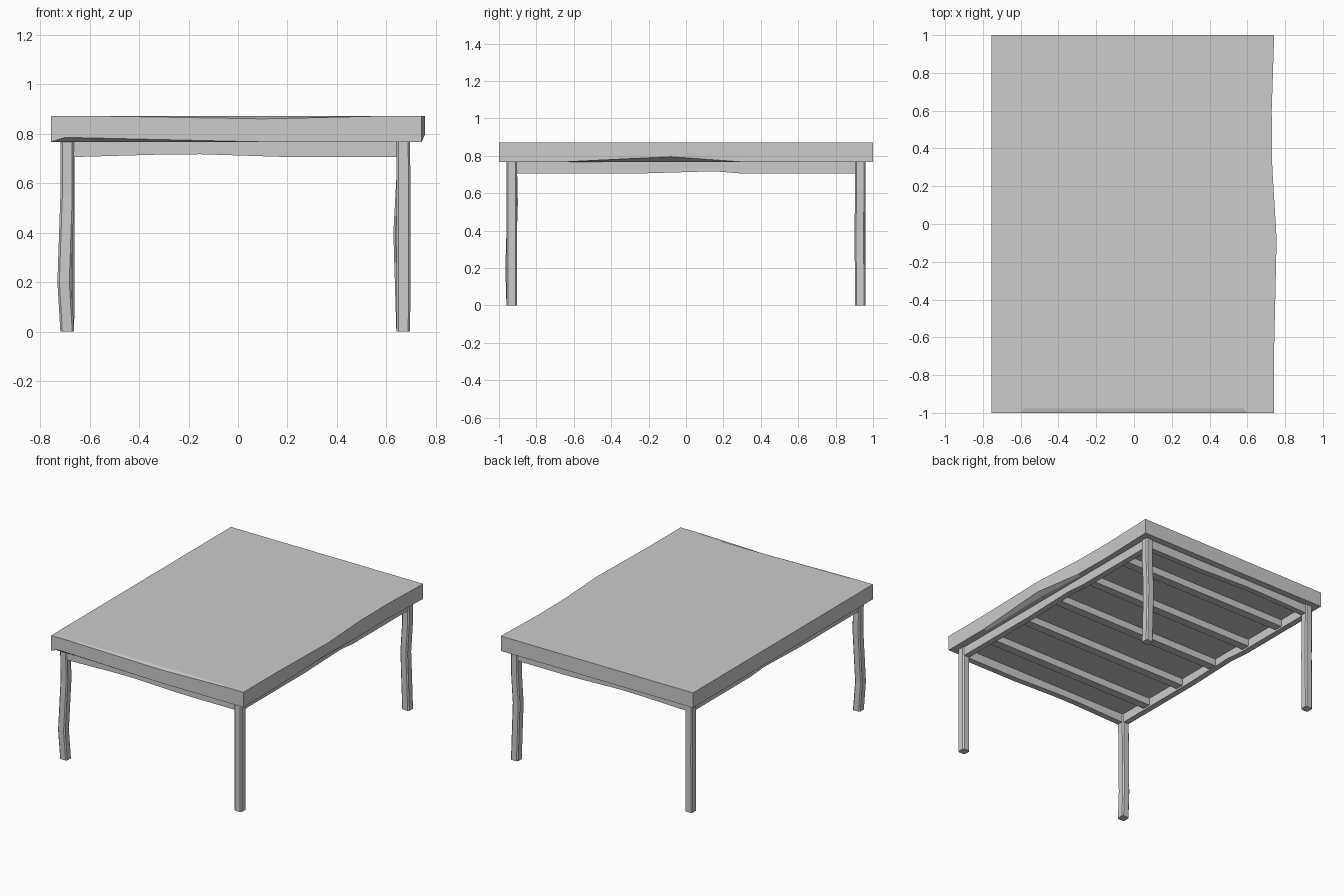
import bpy, bmesh

if "Cube" in bpy.data.objects:
    bpy.data.objects.remove(bpy.data.objects["Cube"])

CX, LX, LY = -0.011, 0.679, 0.932     # frame centre and leg offsets
Z_UNDER, Z_TOP, Z_RAIL = 0.767, 0.872, 0.705


def finish(name, bm):
    bmesh.ops.recalc_face_normals(bm, faces=bm.faces)
    me = bpy.data.meshes.new(name)
    bm.to_mesh(me)
    bm.free()
    ob = bpy.data.objects.new(name, me)
    bpy.context.collection.objects.link(ob)
    return ob


def bridge(bm, a, b):
    n = len(a)
    for i in range(n):
        j = (i + 1) % n
        bm.faces.new((a[i], a[j], b[j], b[i]))


def loft(name, rings):
    bm = bmesh.new()
    loops = [[bm.verts.new(p) for p in r] for r in rings]
    for a, b in zip(loops, loops[1:]):
        bridge(bm, a, b)
    bm.faces.new(loops[0])
    bm.faces.new(loops[-1])
    return finish(name, bm)


# Worn table top: perimeter stations of (x, y, bottom z, top z)
u, t = Z_UNDER, Z_TOP
edge = [(-0.755, -1, u, t), (-0.70, -1, 0.785, t), (-0.6, -1, 0.783, t),
        (0.1, -1, u, 0.86), (0.6, -1, u, t),
        (0.742, -1, u, t), (0.742, -0.65, u, t), (0.755, -0.08, 0.795, t),
        (0.732, 0.3, u, t), (0.729, 0.6, u, t), (0.742, 1, u, t),
        (0.0, 1, u, t), (-0.755, 1, u, t), (-0.755, 0, u, t)]
bm = bmesh.new()
low = [bm.verts.new((x, y, b)) for x, y, b, _ in edge]
high = [bm.verts.new((x, y, h)) for x, y, _, h in edge]
low_in = [bm.verts.new((x * 0.965, y * 0.977, u)) for x, y, _, _ in edge]
high_in = [bm.verts.new((x * 0.965, y * 0.977, t)) for x, y, _, _ in edge]
for a, b in ((low_in, low), (low, high), (high, high_in)):
    bridge(bm, a, b)
bm.faces.new(low_in)
bm.faces.new(high_in)
finish("table_top", bm)

# Legs: chamfered square posts with slight bends, (z, dx, dy)
H, C = 0.028, 0.008
SECTION = [(-H + C, -H), (H - C, -H), (H, -H + C), (H, H - C),
           (H - C, H), (-H + C, H), (-H, H - C), (-H, -H + C)]
legs = {
    "front_left_leg": (-1, -1, [(0, 0, 0), (0.2, -0.012, -0.006), (0.55, 0, 0.005), (u, 0, 0)]),
    "front_right_leg": (1, -1, [(0, 0, 0), (0.35, 0.001, 0), (u, 0, 0)]),
    "back_right_leg": (1, 1, [(0, 0, 0), (0.4, -0.012, -0.003), (0.62, 0, 0), (u, 0, 0)]),
    "back_left_leg": (-1, 1, [(0, 0, 0), (0.4, 0.001, 0), (u, 0, 0)]),
}
for name, (sx, sy, path) in legs.items():
    loft(name, [[(CX + sx * LX + dx + px, sy * LY + dy + py, z) for px, py in SECTION]
                for z, dx, dy in path])


# Rails and slats: bars along x or y with a worn lower edge, (position, bottom z)
def bar(name, axis, centre, half, stations):
    rings = []
    for p, zb in stations:
        ring = [(-half, zb), (half, zb), (half, u), (-half, u)]
        rings.append([(p, centre + o, z) if axis == 'x' else (centre + o, p, z)
                      for o, z in ring])
    loft(name, rings)


R = Z_RAIL
x0, x1 = CX - LX, CX + LX
for name, sy in (("front_rail", -1), ("back_rail", 1)):
    bar(name, 'x', sy * LY, 0.021,
        [(x0, R), (-0.3, R + 0.011), (-0.15, R + 0.012), (0.22, R), (x1, R)])
for name, x in (("left_rail", x0), ("right_rail", x1)):
    bar(name, 'y', x, 0.021,
        [(-LY, R), (-0.25, R), (0.15, R + 0.012), (0.3, R), (LY, R)])
for i in range(5):
    bar(f"under_slat_{i + 1}", 'x', (i - 2) * 0.335, 0.03, [(x0, 0.717), (x1, 0.717)])
